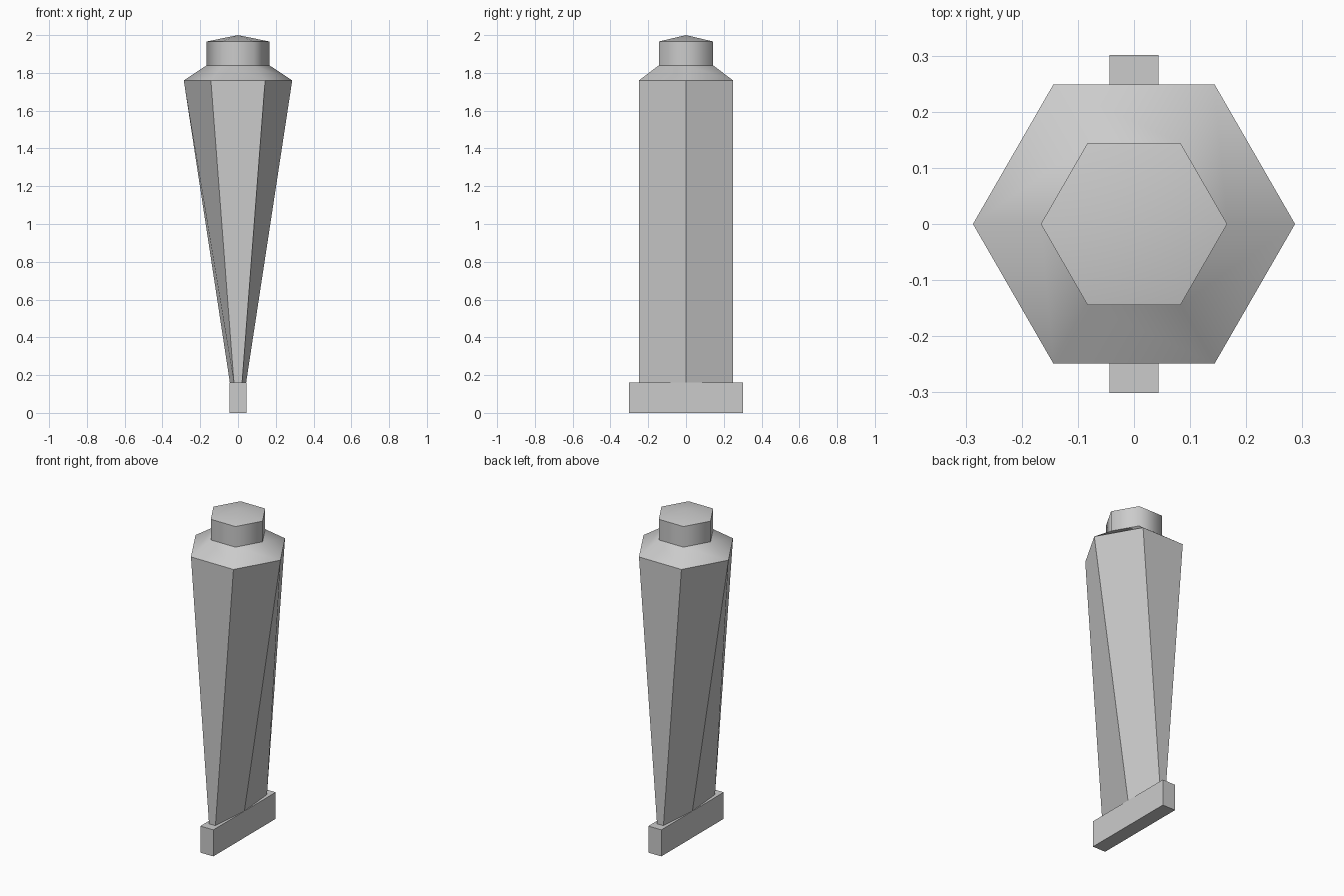
import bpy, bmesh, math

if "Cube" in bpy.data.objects:
    bpy.data.objects.remove(bpy.data.objects["Cube"])


def hex_loft(name, rings, tip=None, smooth=False):
    """Join hexagon rings (x radius, y half width, z); rings stay sharp, an optional tip closes the top."""
    bm = bmesh.new()
    loops = []
    for rx, hy, z in rings:
        ry = hy / math.sin(math.pi / 3)
        loops.append([bm.verts.new((rx * math.cos(i * math.pi / 3),
                                    ry * math.sin(i * math.pi / 3), z)) for i in range(6)])
    for low, high in zip(loops, loops[1:]):
        for i in range(6):
            j = (i + 1) % 6
            # Corner order sets which way the twisted quads fold
            bm.faces.new((low[j], high[j], high[i], low[i]))
    if tip is not None:
        peak = bm.verts.new((0, 0, tip))
        for i in range(6):
            bm.faces.new((loops[-1][i], loops[-1][(i + 1) % 6], peak))
    for f in bm.faces:
        f.smooth = smooth
    for loop in loops:
        for i in range(6):
            bm.edges.get((loop[i], loop[(i + 1) % 6])).smooth = False
    mesh = bpy.data.meshes.new(name)
    bm.to_mesh(mesh)
    bm.free()
    obj = bpy.data.objects.new(name, mesh)
    bpy.context.collection.objects.link(obj)
    return obj


# Foot bar, long in y
bpy.ops.mesh.primitive_cube_add(size=1, location=(0, 0, 0.081))
foot = bpy.context.object
foot.name = "foot_bar"
foot.scale = (0.088, 0.602, 0.162)

# Shaft: hexagon squeezed in x towards the foot
shaft = hex_loft("tapered_shaft", [(0.043, 0.249, 0.16), (0.287, 0.249, 1.76)])

# Shoulder, neck and low pointed cap
head = hex_loft("shoulder_and_cap",
                [(0.287, 0.249, 1.76), (0.166, 0.144, 1.84), (0.166, 0.144, 1.966)],
                tip=2.0, smooth=True)

# Slightly darker grey throughout
grey = bpy.data.materials.new("mid_grey")
grey.diffuse_color = (0.56, 0.56, 0.56, 1)
grey.use_nodes = True
grey.node_tree.nodes["Principled BSDF"].inputs["Base Color"].default_value = grey.diffuse_color
for part in (foot, shaft, head):
    part.data.materials.append(grey)
